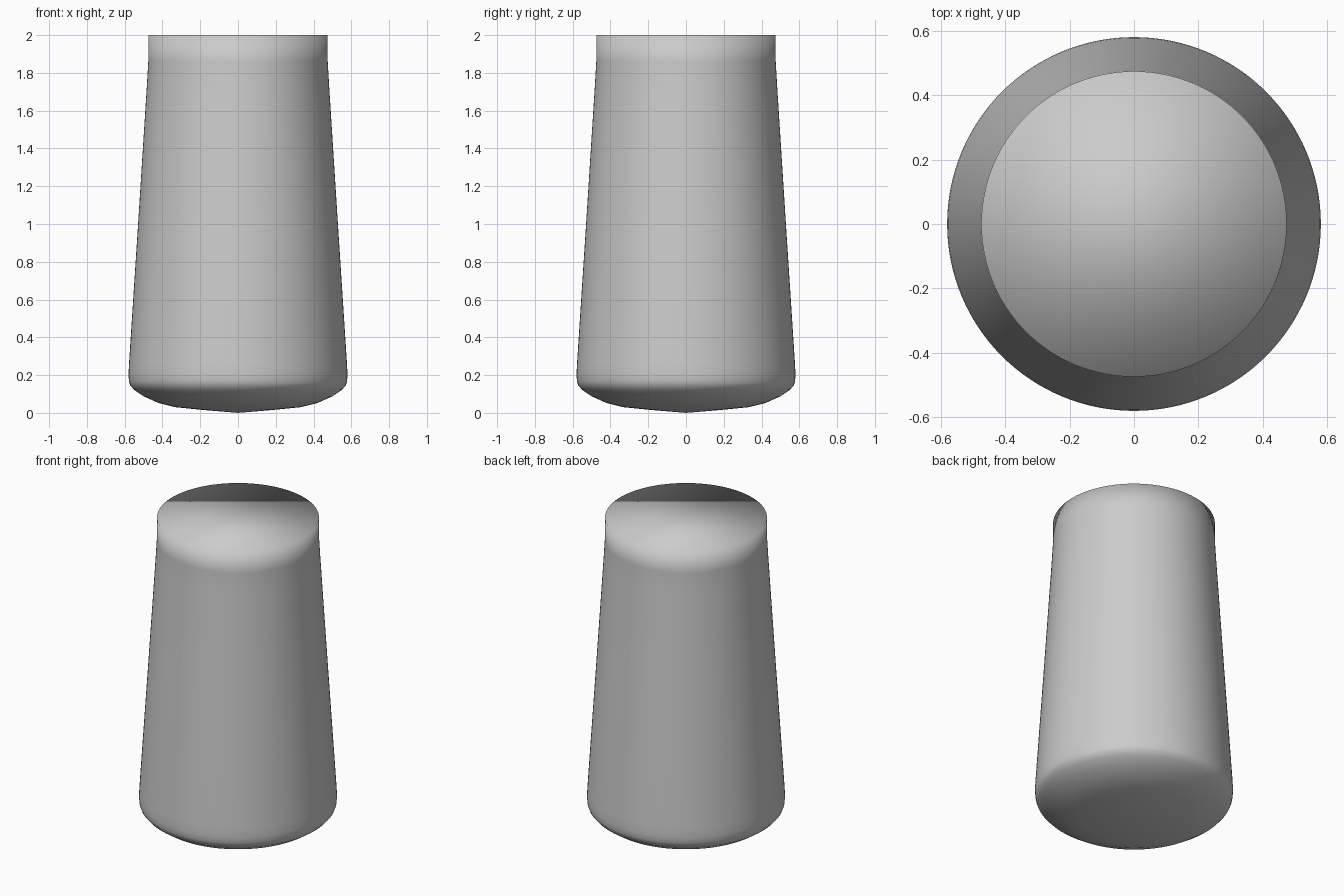
import bpy, bmesh, math

if "Cube" in bpy.data.objects:
    bpy.data.objects.remove(bpy.data.objects["Cube"])

SEGMENTS = 128

# Half profile (radius, height) from above the bottom tip up to the rim
PROFILE = [
    (0.18, 0.015), (0.33, 0.03), (0.42, 0.052), (0.50, 0.088), (0.55, 0.122),
    (0.570, 0.145), (0.577, 0.165), (0.580, 0.20), (0.577, 0.26),
    (0.529, 1.00), (0.482, 1.74), (0.475, 1.86), (0.474, 2.00),
]

bm = bmesh.new()


def ring(radius, height):
    return [bm.verts.new((radius * math.cos(2 * math.pi * i / SEGMENTS),
                          radius * math.sin(2 * math.pi * i / SEGMENTS),
                          height)) for i in range(SEGMENTS)]


# Tapered wall and rounded base
rings = [ring(r, z) for r, z in PROFILE]
for low, high in zip(rings, rings[1:]):
    for i in range(SEGMENTS):
        j = (i + 1) % SEGMENTS
        bm.faces.new((low[i], low[j], high[j], high[i]))

# Shallow pointed underside
tip = bm.verts.new((0, 0, 0))
for i in range(SEGMENTS):
    bm.faces.new((tip, rings[0][(i + 1) % SEGMENTS], rings[0][i]))

# Flat top, one face blended smoothly into the wall
bm.faces.new(rings[-1])

for face in bm.faces:
    face.smooth = True

mesh = bpy.data.meshes.new("tapered_body")
bm.to_mesh(mesh)
bm.free()
body = bpy.data.objects.new("tapered_body", mesh)
bpy.context.collection.objects.link(body)
